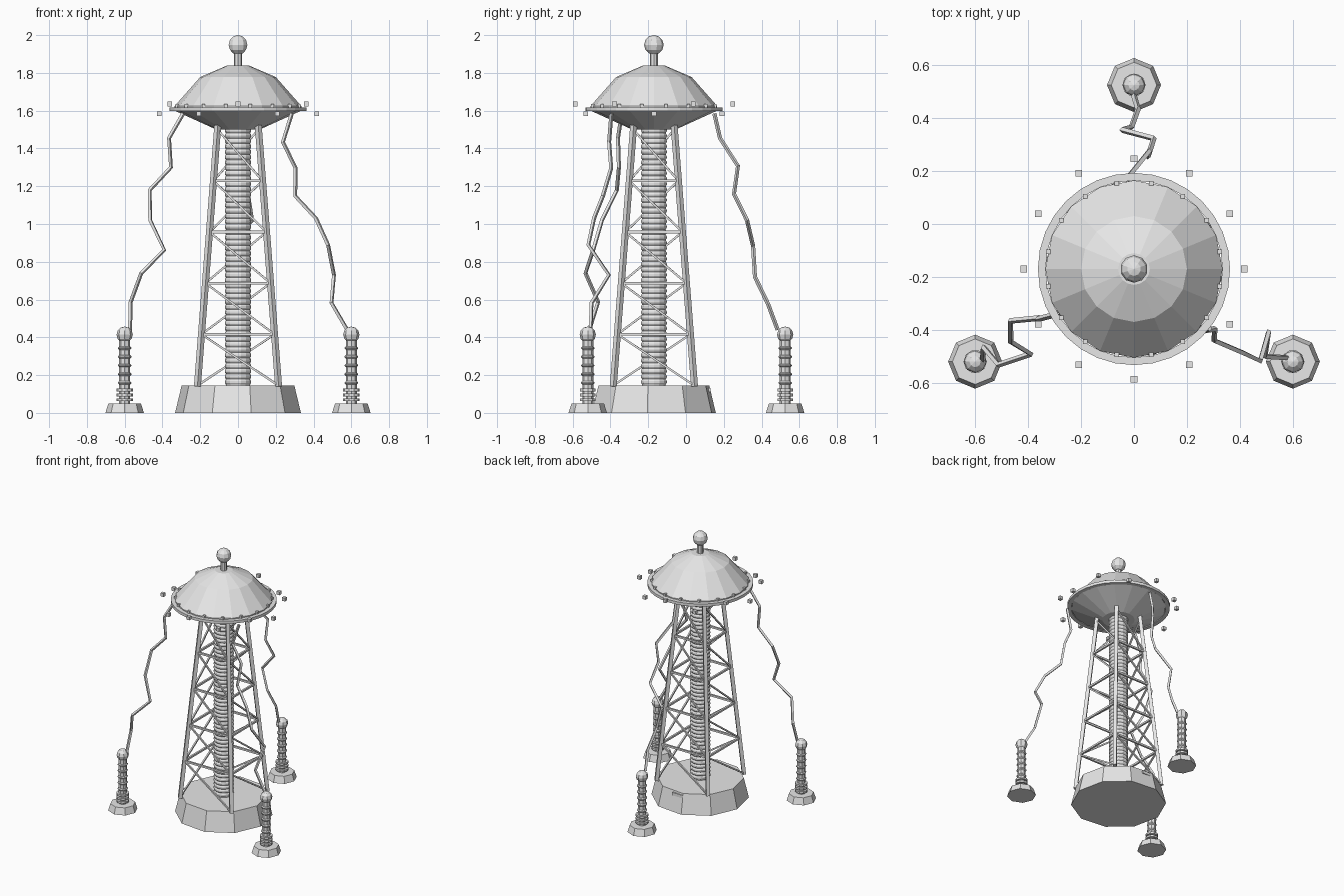
import bpy, bmesh, math
from mathutils import Vector, Matrix

if "Cube" in bpy.data.objects:
    bpy.data.objects.remove(bpy.data.objects["Cube"])

CY = -0.17  # tower axis in y

metal = bpy.data.materials.new("grey_metal")
metal.diffuse_color = (0.8, 0.8, 0.8, 1)
metal.use_nodes = True
metal.node_tree.nodes["Principled BSDF"].inputs["Base Color"].default_value = metal.diffuse_color


def finish(name, bm):
    bmesh.ops.recalc_face_normals(bm, faces=bm.faces)
    me = bpy.data.meshes.new(name)
    bm.to_mesh(me)
    bm.free()
    me.materials.append(metal)
    ob = bpy.data.objects.new(name, me)
    bpy.context.collection.objects.link(ob)
    return ob


def lathe(name, profile, sides, x=0, y=CY, turn=0, closed=False):
    """Revolve (radius, z) points; caps both ends unless the profile is a closed loop."""
    bm = bmesh.new()
    rings = []
    for r, z in profile:
        angs = [turn + math.tau * i / sides for i in range(sides)]
        rings.append([bm.verts.new((x + r * math.cos(a), y + r * math.sin(a), z)) for a in angs])
    pairs = list(zip(rings, rings[1:]))
    if closed:
        pairs.append((rings[-1], rings[0]))
    else:
        bm.faces.new(rings[0])
        bm.faces.new(rings[-1])
    for lo, hi in pairs:
        for i in range(sides):
            j = (i + 1) % sides
            bm.faces.new((lo[i], lo[j], hi[j], hi[i]))
    return finish(name, bm)


def ball(name, x, y, z, r, sides, rings):
    bm = bmesh.new()
    bmesh.ops.create_uvsphere(bm, u_segments=sides, v_segments=rings, radius=r,
                              matrix=Matrix.Translation((x, y, z)))
    return finish(name, bm)


def box(bm, centre, size, spin=0):
    m = (Matrix.Translation(centre) @ Matrix.Rotation(spin, 4, 'Z')
         @ Matrix.Diagonal((*size, 1)))
    bmesh.ops.create_cube(bm, size=1, matrix=m)


def beam(bm, a, b, w):
    a, b = Vector(a), Vector(b)
    d = b - a
    m = (Matrix.Translation((a + b) / 2) @ d.to_track_quat('Z', 'Y').to_matrix().to_4x4()
         @ Matrix.Diagonal((w, w, d.length, 1)))
    bmesh.ops.create_cube(bm, size=1, matrix=m)


# Foundation with a small plate on the back
lathe("foundation", [(0.335, 0), (0.30, 0.145)], 10, turn=math.radians(-6))
bm = bmesh.new()
box(bm, (-0.02, 0.115, 0.122), (0.09, 0.03, 0.022))
finish("foundation_plate", bm)

# Central coil column with wound ridges
coil = [(0.064, 0.14)]
turns = 48
for i in range(turns):
    z = 0.15 + i * 1.36 / turns
    coil += [(0.064, z), (0.07, z + 0.009), (0.07, z + 0.018)]
lathe("coil_column", coil + [(0.064, 1.53)], 14)

# Lattice tower: four legs, level struts and diagonals
Z0, Z1 = 0.14, 1.51
CORNERS = [(-1, -1), (1, -1), (1, 1), (-1, 1)]


def leg_point(k, z):
    h = 0.215 + (0.108 - 0.215) * (z - Z0) / (Z1 - Z0)
    sx, sy = CORNERS[k % 4]
    return (sx * h, CY + sy * h, z)


legs, struts, diagonals = bmesh.new(), bmesh.new(), bmesh.new()
levels = [0.145 + 0.271 * i for i in range(6)]
for k in range(4):
    beam(legs, leg_point(k, Z0), leg_point(k, 1.53), 0.026)
    for lo, hi in zip(levels, levels[1:]):
        beam(diagonals, leg_point(k, hi), leg_point(k + 1, lo), 0.011)
        if hi < 1.45:
            beam(struts, leg_point(k, hi), leg_point(k + 1, hi), 0.014)
finish("tower_legs", legs)
finish("tower_struts", struts)
finish("tower_diagonals", diagonals)

# Dish: shallow cone below, faceted dome above
lathe("dish", [(0.115, 1.5), (0.335, 1.6), (0.335, 1.625), (0.20, 1.778), (0.06, 1.838)], 16)
lathe("dish_ring", [(0.334, 1.597), (0.363, 1.597), (0.363, 1.618), (0.334, 1.618)], 32, closed=True)

# Bolts around the rim
bm = bmesh.new()
for i in range(16):
    a = math.tau * (i + 0.5) / 16
    box(bm, (0.33 * math.cos(a), CY + 0.33 * math.sin(a), 1.624), (0.017, 0.017, 0.022))
finish("rim_bolts", bm)

# Floating spark cubes, alternating high and low
bm = bmesh.new()
for i in range(12):
    a = math.tau * i / 12
    z = 1.635 if i % 2 else 1.583
    box(bm, (0.417 * math.cos(a), CY + 0.417 * math.sin(a), z), (0.025, 0.025, 0.025))
finish("spark_cubes", bm)

# Top rod and ball
lathe("top_rod", [(0.021, 1.82), (0.021, 1.92)], 8)
ball("top_ball", 0, CY, 1.948, 0.052, 10, 6)

# Three small pylons with insulator discs and ridged shafts
for tag, x, y in (("left", -0.6, -0.52), ("right", 0.6, -0.52), ("back", 0, 0.525)):
    lathe("pylon_base_" + tag, [(0.102, 0), (0.086, 0.05)], 8, x, y)
    for i in range(3):
        z = 0.062 + 0.026 * i
        lathe(f"pylon_disc_{tag}_{i + 1}", [(0.044, z), (0.044, z + 0.015)], 10, x, y)
    shaft = [(0.029, 0.045), (0.029, 0.14)]
    for i in range(5):
        z = 0.15 + 0.046 * i
        shaft += [(0.029, z), (0.035, z + 0.006), (0.035, z + 0.012), (0.029, z + 0.018)]
    lathe("pylon_shaft_" + tag, shaft + [(0.029, 0.39)], 8, x, y)
    ball("pylon_ball_" + tag, x, y, 0.414, 0.043, 8, 6)

# Lightning arcs from dish rim to pylon balls
ARCS = {
    "left": [(-.29, -.34, 1.585), (-.365, -.36, 1.455), (-.355, -.355, 1.30), (-.467, -.366, 1.18),
             (-.465, -.445, 1.02), (-.39, -.491, .862), (-.512, -.532, .74), (-.568, -.465, .587),
             (-.572, -.515, .43)],
    "right": [(.285, -.395, 1.585), (.238, -.407, 1.434), (.305, -.396, 1.296), (.303, -.44, 1.148),
              (.413, -.487, 1.03), (.477, -.517, .889), (.508, -.408, .73), (.495, -.50, .582),
              (.578, -.505, .44)],
    "back": [(-.02, .15, 1.585), (-.02, .18, 1.455), (.057, .275, 1.307), (.052, .254, 1.16),
             (.075, .323, 1.02), (-.045, .355, .884), (-.01, .365, .72), (.015, .434, .577),
             (0, .485, .44)],
}
for tag, pts in ARCS.items():
    cu = bpy.data.curves.new("lightning_arc_" + tag, 'CURVE')
    cu.dimensions = '3D'
    cu.bevel_depth = 0.011
    cu.bevel_resolution = 0
    cu.use_fill_caps = True
    sp = cu.splines.new('POLY')
    sp.use_smooth = False
    sp.points.add(len(pts) - 1)
    for p, co in zip(sp.points, pts):
        p.co = (*co, 1)
    cu.materials.append(metal)
    bpy.context.collection.objects.link(bpy.data.objects.new("lightning_arc_" + tag, cu))
